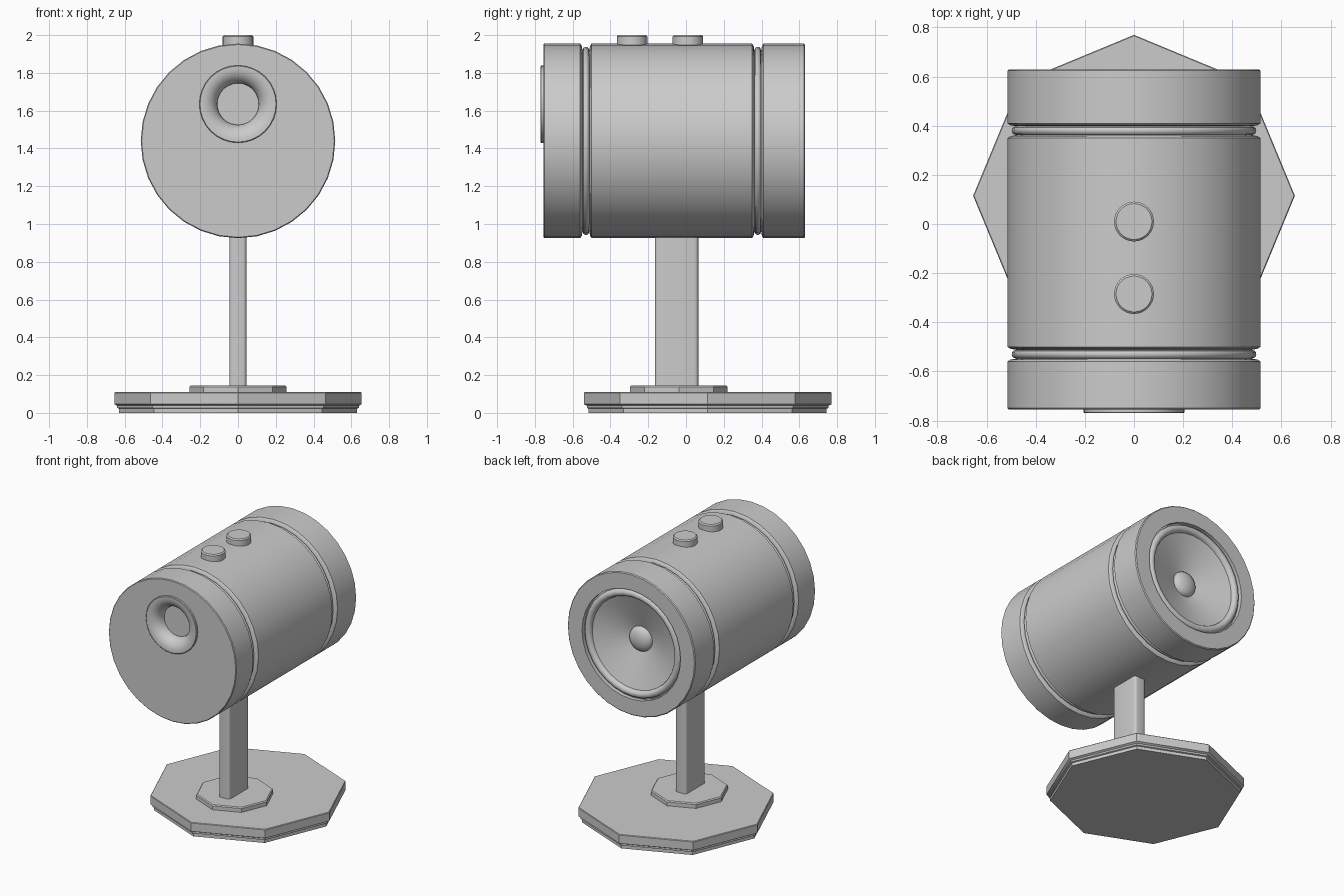
import bpy, bmesh
from math import cos, sin, pi

if "Cube" in bpy.data.objects:
    bpy.data.objects.remove(bpy.data.objects["Cube"])


def finish(name, bm, smooth=True):
    mesh = bpy.data.meshes.new(name)
    bm.to_mesh(mesh)
    bm.free()
    obj = bpy.data.objects.new(name, mesh)
    bpy.context.collection.objects.link(obj)
    if smooth:
        bpy.ops.object.select_all(action='DESELECT')
        obj.select_set(True)
        bpy.context.view_layer.objects.active = obj
        bpy.ops.object.shade_smooth_by_angle(angle=pi / 6)
    return obj


def loft(name, rings, axis, n=32):
    """Skin circles (radius, position on axis, centre offset).
    axis 'Y': offset is z, listed back to front; axis 'Z': offset is y, listed bottom to top."""
    bm = bmesh.new()
    loops = []
    for r, t, c in rings:
        loop = []
        for i in range(n):
            a = 2 * pi * i / n
            u, v = r * cos(a), c + r * sin(a)
            loop.append(bm.verts.new((u, t, v) if axis == 'Y' else (u, v, t)))
        loops.append(loop)
    for a, b in zip(loops, loops[1:]):
        for i in range(n):
            j = (i + 1) % n
            bm.faces.new((a[i], a[j], b[j], b[i]))
    bmesh.ops.remove_doubles(bm, verts=bm.verts, dist=1e-5)
    return finish(name, bm)


def centred(profile, c):
    return [(r, t, c) for r, t in profile]


def arc(cr, ct, rr, rt, a0, a1, steps):
    return [(cr + rr * cos(a0 + (a1 - a0) * k / steps),
             ct + rt * sin(a0 + (a1 - a0) * k / steps)) for k in range(steps + 1)]


R, CZ, PORT_Z = 0.515, 1.44, 1.635


# Housing: barrel with two beaded grooves
def groove(y):
    return ([(R - 0.006, y + 0.026), (R - 0.012, y + 0.022), (0.48, y + 0.018)]
            + arc(0.484, y, 0.014, 0.016, pi / 2, -pi / 2, 6)
            + [(0.48, y - 0.018), (R - 0.012, y - 0.022), (R - 0.006, y - 0.026)])


def band(y_back, y_front):
    return [(R, y_back), (R, y_front)]


housing = ([(0.397, 0.60), (0.397, 0.63), (R - 0.006, 0.63)]
           + band(0.624, 0.410) + groove(0.38)
           + band(0.350, -0.500) + groove(-0.53)
           + band(-0.560, -0.750) + [(R - 0.005, -0.755)])
loft("housing", centred(housing, CZ), 'Y')

# Front panel with an off-centre port opening
loft("front_panel", [(R - 0.005, -0.755, CZ), (0.2, -0.755, PORT_Z)], 'Y')

# Port: raised rim curving into a throat
port = ([(0.205, -0.75), (0.205, -0.767), (0.201, -0.77)]
        + arc(0.193, -0.69, 0.083, 0.08, -pi / 2, -pi, 8) + [(0, -0.69)])
loft("port", centred(port, PORT_Z), 'Y')

# Speaker: dust cap, cone and rolled surround
speaker = (arc(0, 0.515, 0.09, 0.045, pi / 2, 0, 6)
           + [(0.335, 0.60)]
           + arc(0.362, 0.602, 0.026, 0.026, pi, 0, 8)
           + [(0.397, 0.60)])
loft("speaker_cone", centred(speaker, CZ), 'Y')

# Knobs on top
for k, y in enumerate((-0.285, 0.01)):
    knob = [(0, 1.93), (0.081, 1.93), (0.081, 1.992), (0.073, 2.0), (0, 2.0)]
    loft(f"button_{k + 1}", centred(knob, y), 'Z')

# Stem with rounded vertical edges
bm = bmesh.new()
bmesh.ops.create_cube(bm, size=1)
for v in bm.verts:
    v.co = (v.co.x * 0.09, v.co.y * 0.23 - 0.05, v.co.z * 0.81 + 0.54)
upright = [e for e in bm.edges if abs(e.verts[0].co.z - e.verts[1].co.z) > 0.1]
bmesh.ops.bevel(bm, geom=upright, offset=0.02, segments=4, profile=0.5, affect='EDGES')
finish("stem", bm)

# Octagonal stem collar and stepped octagonal base
collar = [(0, 0.105), (0.258, 0.105), (0.258, 0.138), (0.251, 0.145), (0, 0.145)]
loft("stem_collar", centred(collar, -0.038), 'Z', 8)
base = [(0, 0), (0.63, 0), (0.63, 0.022), (0.64, 0.026), (0.64, 0.038),
        (0.655, 0.046), (0.655, 0.106), (0.651, 0.11), (0, 0.11)]
loft("base", centred(base, 0.115), 'Z', 8)
